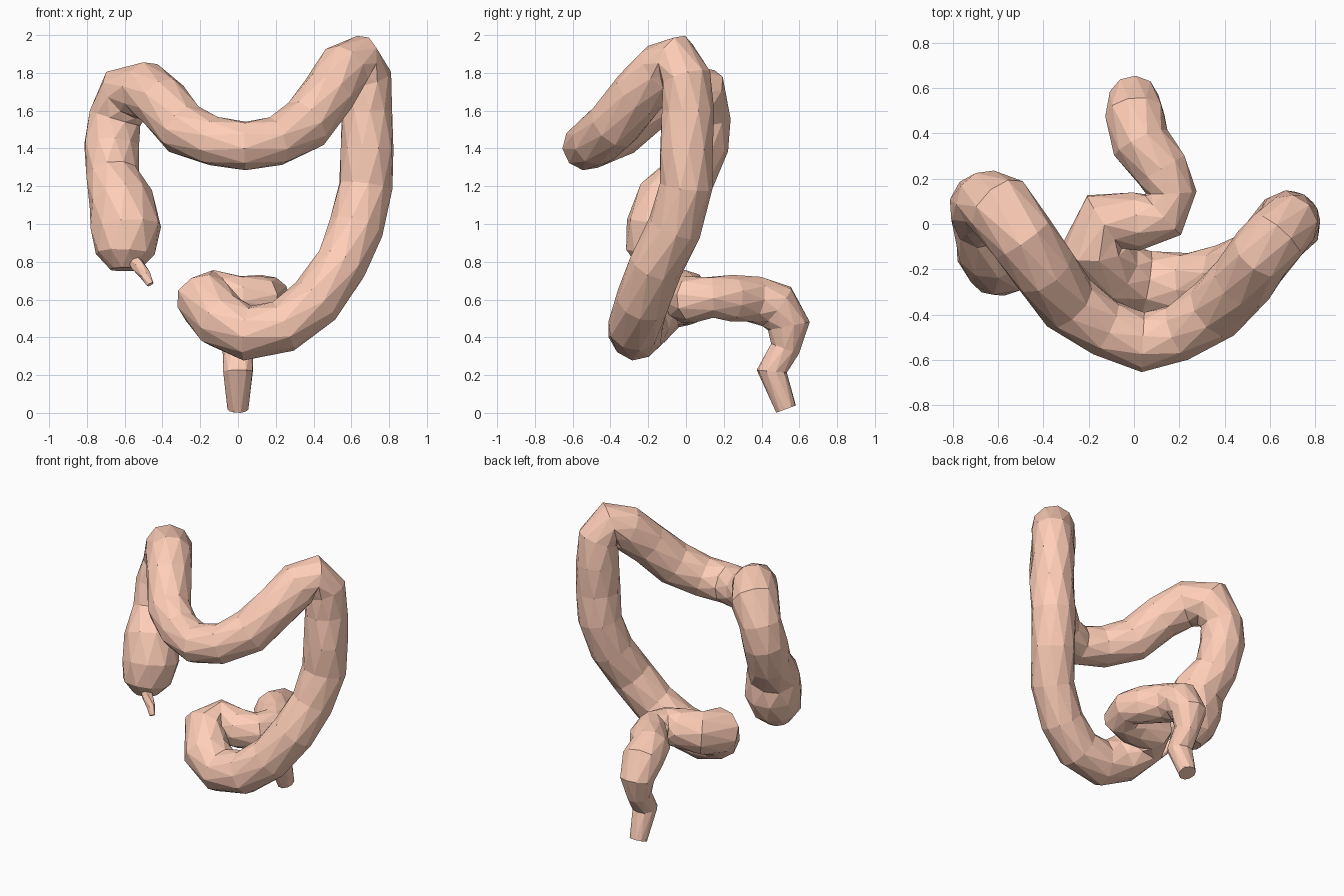
import bpy, bmesh, math, random
from mathutils import Vector

if "Cube" in bpy.data.objects:
    bpy.data.objects.remove(bpy.data.objects["Cube"])

random.seed(4)
SIDES = 10

mat = bpy.data.materials.new("tissue")
mat.diffuse_color = (1.0, 0.62, 0.48, 1)
mat.use_nodes = True
mat.node_tree.nodes["Principled BSDF"].inputs["Base Color"].default_value = mat.diffuse_color


def sweep_rings(path, sides, jitter):
    """Parallel-transported rings along (x, y, z, radius) points."""
    pts = [Vector(p[:3]) for p in path]
    rings, normal, last = [], None, None
    for i, p in enumerate(pts):
        a = (p - pts[i - 1]).normalized() if i else Vector()
        b = (pts[i + 1] - p).normalized() if i < len(pts) - 1 else Vector()
        t = (a + b).normalized()
        if normal is None:
            normal = t.orthogonal().normalized()
        else:
            normal = last.rotation_difference(t) @ normal
        normal = (normal - t * normal.dot(t)).normalized()
        last = t
        side = t.cross(normal)
        ring = []
        for k in range(sides):
            ang = 2 * math.pi * (k + 0.5 * (i % 2)) / sides
            r = path[i][3] * (1.02 + random.uniform(-jitter, jitter))
            ring.append(p + (normal * math.cos(ang) + side * math.sin(ang)) * r)
        rings.append(ring)
    return rings


def tube(name, rings, cap_start=False, cap_end=False, parity=0):
    """Skin rings with alternating triangles, flat shaded."""
    bm = bmesh.new()
    vs = [[bm.verts.new(c) for c in ring] for ring in rings]
    n = len(rings[0])
    for i in range(len(vs) - 1):
        a, b = vs[i], vs[i + 1]
        for k in range(n):
            j = (k + 1) % n
            if (i + parity) % 2 == 0:
                bm.faces.new((a[k], a[j], b[k]))
                bm.faces.new((a[j], b[j], b[k]))
            else:
                bm.faces.new((a[k], a[j], b[j]))
                bm.faces.new((a[k], b[j], b[k]))
    if cap_start:
        bm.faces.new(vs[0][::-1])
    if cap_end:
        bm.faces.new(vs[-1])
    me = bpy.data.meshes.new(name)
    bm.to_mesh(me)
    bm.free()
    me.materials.append(mat)
    ob = bpy.data.objects.new(name, me)
    bpy.context.collection.objects.link(ob)


# Centre lines: x, y, z, radius
cecum = [(-.60, -.17, .76, .08), (-.60, -.16, .84, .155), (-.59, -.13, .98, .185),
         (-.62, -.09, 1.13, .165)]
ascending = [(-.665, .02, 1.26, .14), (-.67, .08, 1.42, .145), (-.65, .10, 1.56, .135),
             (-.59, .07, 1.69, .155)]
transverse = [(-.49, -.06, 1.71, .145), (-.40, -.20, 1.64, .145), (-.29, -.35, 1.50, .14),
              (-.13, -.46, 1.44, .13), (.04, -.52, 1.415, .13), (.20, -.48, 1.44, .13),
              (.36, -.38, 1.53, .14), (.48, -.25, 1.69, .14), (.565, -.13, 1.82, .14)]
descending = [(.63, -.05, 1.865, .135), (.68, .0, 1.77, .13), (.685, .01, 1.60, .135),
              (.685, 0, 1.40, .14), (.675, 0, 1.20, .14), (.625, -.06, .98, .14),
              (.545, -.16, .78, .14)]
sigmoid = [(.41, -.23, .59, .14), (.24, -.27, .46, .14), (.05, -.265, .425, .145),
           (-.09, -.22, .49, .15), (-.175, -.10, .59, .15), (-.13, .01, .61, .14),
           (.01, .01, .60, .125), (.13, .04, .60, .12)]
rectum = [(.165, .14, .61, .11), (.12, .24, .61, .12), (.03, .36, .60, .125),
          (0, .48, .565, .13), (0, .545, .46, .11), (0, .525, .34, .08),
          (0, .455, .22, .08), (0, .53, .02, .055)]
parts = {"cecum": cecum, "ascending_colon": ascending, "transverse_colon": transverse,
         "descending_colon": descending, "sigmoid_colon": sigmoid, "rectum": rectum}

# One continuous sweep, cut into named parts sharing seam rings
all_rings = sweep_rings([p for pts in parts.values() for p in pts], SIDES, 0.03)
start = 0
for name, pts in parts.items():
    end = min(start + len(pts), len(all_rings) - 1)
    tube(name, all_rings[start:end + 1], name == "cecum", name == "rectum", start)
    start += len(pts)

# Thin appendix hanging below the cecum
tail = [(-.57, -.22, .84, .04), (-.53, -.25, .78, .035), (-.49, -.27, .73, .028),
        (-.465, -.29, .68, .018)]
tube("appendix", sweep_rings(tail, 6, 0.08), True, True)
